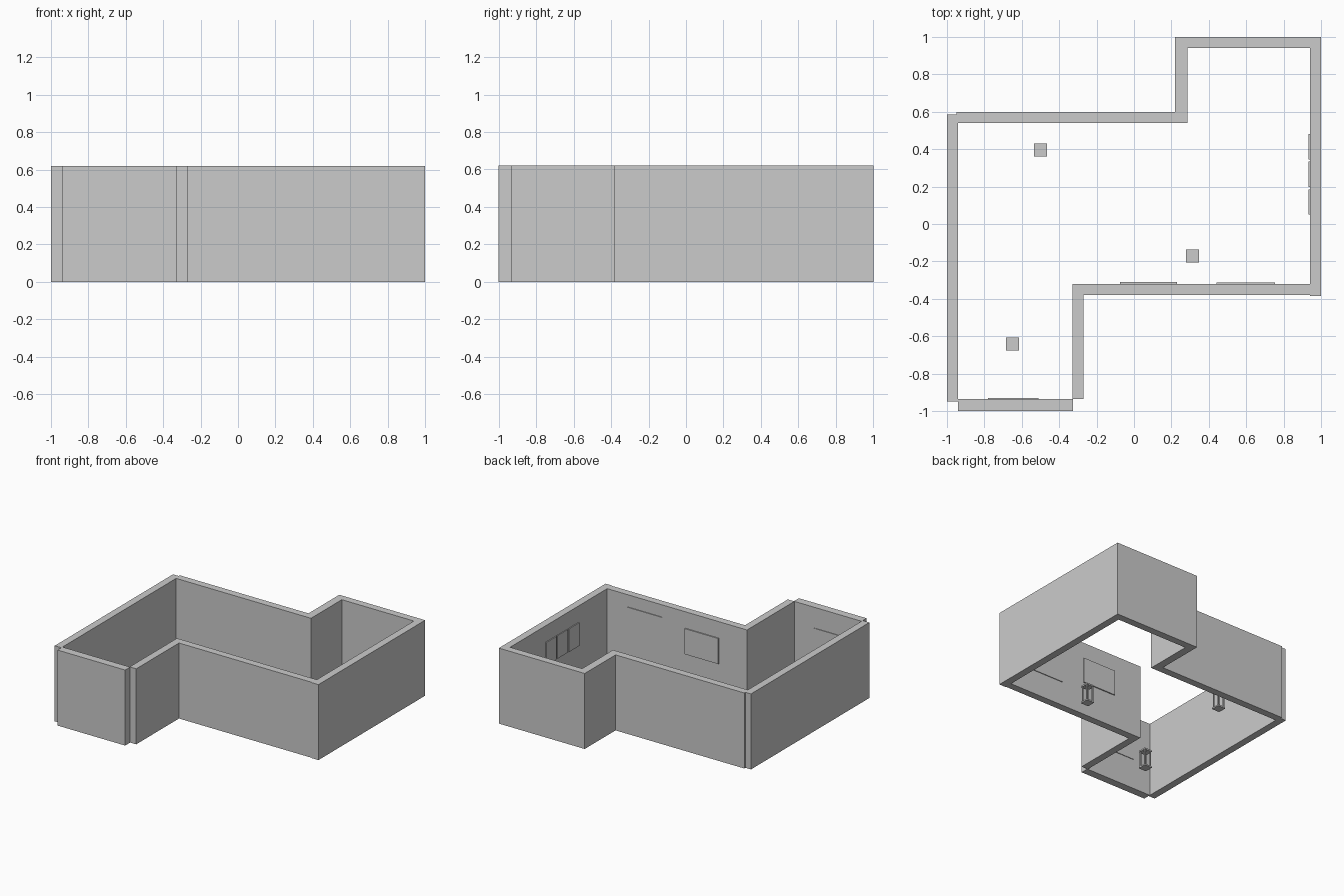
import bpy
import bmesh
from mathutils import Vector

if "Cube" in bpy.data.objects:
    bpy.data.objects.remove(bpy.data.objects["Cube"])

WALL_H = 0.62


def add_boxes(name, boxes):
    """One object made of boxes, each given as (x0, x1, y0, y1, z0, z1)."""
    bm = bmesh.new()
    for x0, x1, y0, y1, z0, z1 in boxes:
        verts = bmesh.ops.create_cube(bm, size=1)["verts"]
        bmesh.ops.scale(bm, vec=Vector((x1 - x0, y1 - y0, z1 - z0)), verts=verts)
        mid = Vector((x0 + x1, y0 + y1, z0 + z1)) / 2
        bmesh.ops.translate(bm, vec=mid, verts=verts)
    mesh = bpy.data.meshes.new(name)
    bm.to_mesh(mesh)
    bm.free()
    obj = bpy.data.objects.new(name, mesh)
    bpy.context.collection.objects.link(obj)
    return obj


# Room walls
walls = {
    "left_wall": (-1.0, -0.94, -0.95, 0.585),
    "back_left_wall": (-0.95, 0.22, 0.54, 0.60),
    "back_step_wall": (0.22, 0.285, 0.54, 1.0),
    "back_right_wall": (0.285, 0.94, 0.94, 1.0),
    "right_wall": (0.94, 1.0, -0.385, 1.0),
    "front_right_wall": (-0.27, 0.94, -0.38, -0.32),
    "front_step_wall": (-0.33, -0.27, -0.935, -0.32),
    "front_left_wall": (-0.94, -0.325, -1.0, -0.935),
}
for name, (x0, x1, y0, y1) in walls.items():
    add_boxes(name, [(x0, x1, y0, y1, 0, WALL_H)])

# Thin pictures on the inner wall faces
add_boxes("tall_picture", [(0.44, 0.755, -0.325, -0.314, 0.20, 0.52)])
add_boxes("wide_picture", [(-0.075, 0.23, -0.325, -0.311, 0.275, 0.485)])
add_boxes("front_picture", [(-0.78, -0.51, -0.94, -0.93, 0.25, 0.45)])

# Three-part panel on the right wall
for i in range(3):
    y = 0.05 + i * 0.148
    depth = 0.006 if i == 1 else 0.008
    add_boxes(f"triptych_{i + 1}",
              [(0.94 - depth, 0.945, y, y + 0.135, 0.295, 0.485)])


# Floor lanterns: base, four posts and cap
def lantern(name, cx, cy, h=0.15, half=0.035):
    boxes = [(cx - half, cx + half, cy - half, cy + half, 0, 0.012),
             (cx - half, cx + half, cy - half, cy + half, h - 0.012, h)]
    for sx in (-1, 1):
        for sy in (-1, 1):
            px, py, r = cx + sx * 0.026, cy + sy * 0.026, 0.005
            boxes.append((px - r, px + r, py - r, py + r, 0.012, h - 0.012))
    add_boxes(name, boxes)


for i, (x, y) in enumerate([(-0.5, 0.395), (0.312, -0.172), (-0.65, -0.642)]):
    lantern(f"floor_lantern_{i + 1}", x, y)
